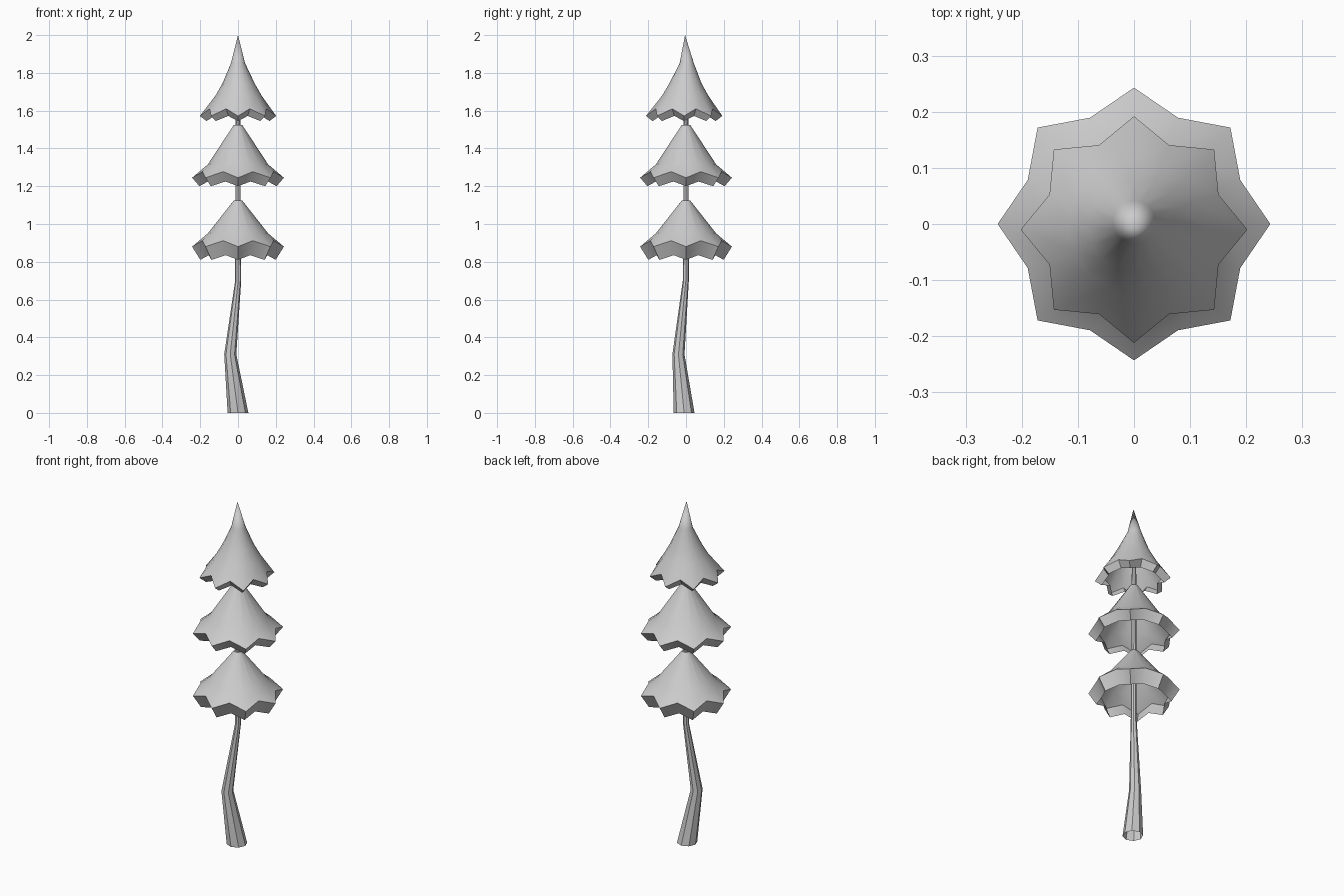
import bpy, bmesh, math

if "Cube" in bpy.data.objects:
    bpy.data.objects.remove(bpy.data.objects["Cube"])


def ring(bm, sides, r_tip, r_notch, z_tip, z_notch, cx=0, cy=0):
    """Closed ring of vertices; tips and notches alternate for a star edge."""
    verts = []
    for i in range(sides):
        a = 2 * math.pi * i / sides
        r, z = (r_tip, z_tip) if i % 2 == 0 else (r_notch, z_notch)
        verts.append(bm.verts.new((cx + r * math.cos(a), cy + r * math.sin(a), z)))
    return verts


def loft(name, sides, rings, cap=False, angle=40):
    """Skin a stack of rings, listed bottom to top, leaving the bottom open."""
    bm = bmesh.new()
    loops = [ring(bm, sides, *r) for r in rings]
    for a, b in zip(loops, loops[1:]):
        for i in range(sides):
            j = (i + 1) % sides
            bm.faces.new((a[i], a[j], b[j], b[i]))
    if cap:
        bm.faces.new(loops[-1])
    bmesh.ops.remove_doubles(bm, verts=bm.verts, dist=0.0005)
    me = bpy.data.meshes.new(name)
    bm.to_mesh(me)
    bm.free()
    ob = bpy.data.objects.new(name, me)
    bpy.context.collection.objects.link(ob)
    bpy.ops.object.select_all(action='DESELECT')
    ob.select_set(True)
    bpy.context.view_layer.objects.active = ob
    bpy.ops.object.shade_smooth_by_angle(angle=math.radians(angle))
    return ob


# Bent trunk: centre x, centre y, z, radius
trunk = [(0, -0.01, 0, 0.055), (-0.041, -0.04, 0.31, 0.032),
         (0.001, -0.001, 0.70, 0.016), (0, 0, 1.20, 0.014), (0, 0, 1.80, 0.011)]
loft("trunk", 8, [(r, r, z, z, x, y) for x, y, z, r in trunk], cap=True)

# Lower and middle foliage: hollow star-edged cones with a skirt turned inward
for name, top, tip, low, scale in (("lower_foliage", 1.125, 0.88, 0.81, 0.82),
                                   ("middle_foliage", 1.525, 1.245, 1.20, 0.84)):
    mid = tip + 0.07
    loft(name, 16, [
        (0.243 * scale, 0.205 * scale, low, low + 0.025),
        (0.243, 0.205, tip, tip + 0.032),
        (0.16, 0.155, mid, mid + 0.005),
        (0.022, 0.022, top, top),
    ], cap=True)

# Pointed top foliage, slightly off centre at its rim
loft("top_foliage", 16, [
    (0.167, 0.135, 1.545, 1.572, 0, -0.01),
    (0.202, 0.163, 1.572, 1.61, 0, -0.01),
    (0.122, 0.118, 1.68, 1.685, 0.003, -0.004),
    (0.085, 0.085, 1.745, 1.745, 0.003, -0.003),
    (0.038, 0.038, 1.85, 1.85, 0, 0.004),
    (0.0, 0.0, 2.0, 2.0, 0, -0.005),
])
